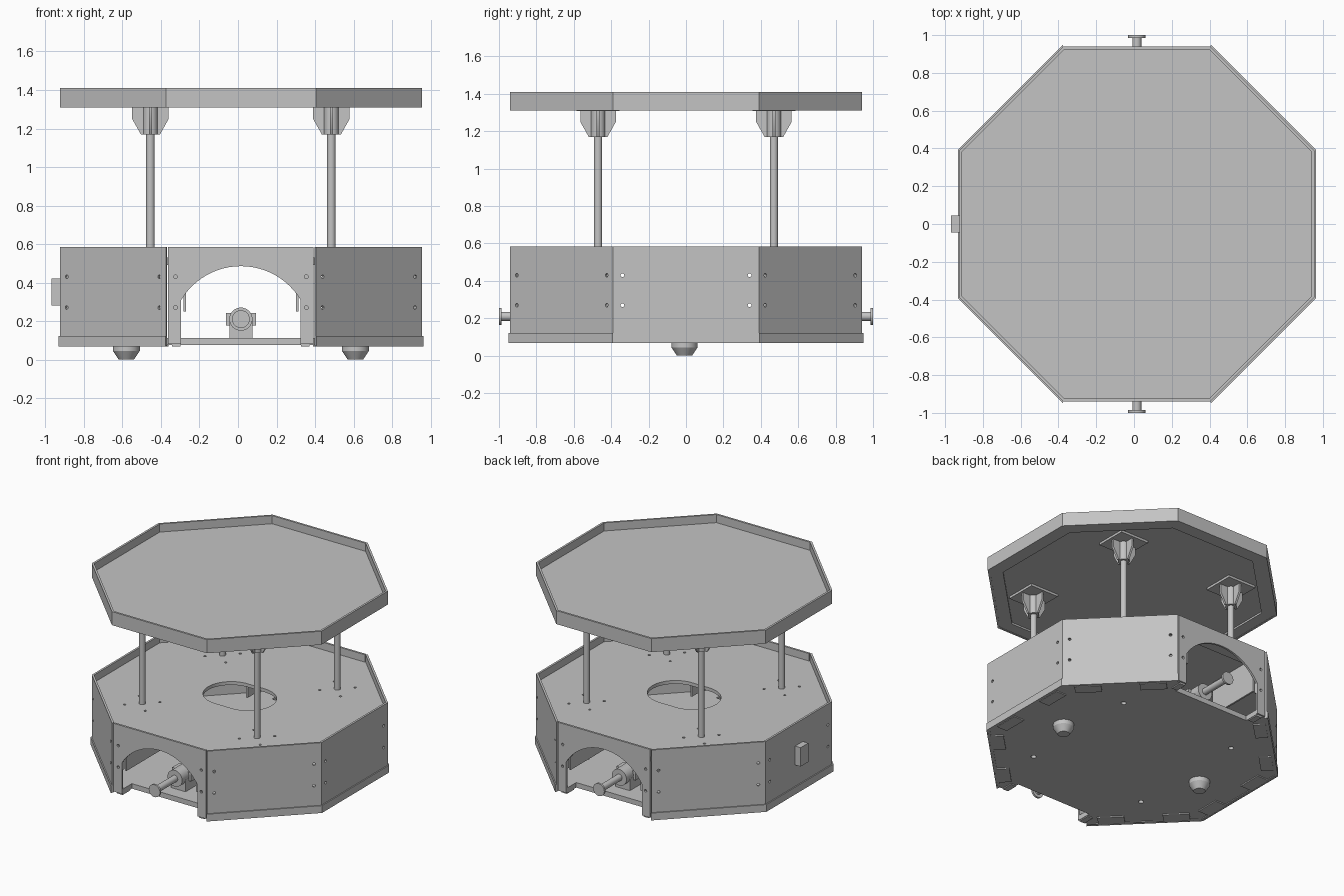
import bpy, bmesh
from math import radians, tan, cos, sin, pi, asin
from mathutils import Matrix, Vector

old = bpy.data.objects.get("Cube")
if old:
    bpy.data.objects.remove(old, do_unlink=True)

CENTRE = Vector((0.015, 0, 0))
A = 0.94                      # octagon apothem
T = tan(pi / 8)
POLE = 0.47
SIGNS = [(sx, sy) for sx in (-1, 1) for sy in (-1, 1)]

grey = bpy.data.materials.new("plain_grey")
grey.use_nodes = True
COLOUR = (0.55, 0.55, 0.55, 1)
grey.diffuse_color = COLOUR
grey.node_tree.nodes["Principled BSDF"].inputs["Base Color"].default_value = COLOUR
parts = []


def finish(name, bm):
    bmesh.ops.recalc_face_normals(bm, faces=bm.faces)
    me = bpy.data.meshes.new(name)
    bm.to_mesh(me)
    bm.free()
    me.materials.append(grey)
    ob = bpy.data.objects.new(name, me)
    ob.location = CENTRE
    bpy.context.collection.objects.link(ob)
    parts.append(ob)
    return ob


def prism(bm, pts, z0, z1, m=Matrix()):
    lo = [bm.verts.new(m @ Vector((x, y, z0))) for x, y in pts]
    hi = [bm.verts.new(m @ Vector((x, y, z1))) for x, y in pts]
    bm.faces.new(lo[::-1])
    bm.faces.new(hi)
    n = len(pts)
    for i in range(n):
        j = (i + 1) % n
        bm.faces.new((lo[i], lo[j], hi[j], hi[i]))


def box(bm, x0, x1, y0, y1, z0, z1, m=Matrix()):
    prism(bm, [(x0, y0), (x1, y0), (x1, y1), (x0, y1)], z0, z1, m)


def cyl(bm, r0, r1, z0, z1, m=Matrix(), seg=32):
    bmesh.ops.create_cone(bm, cap_ends=True, segments=seg, radius1=r0, radius2=r1, depth=z1 - z0,
                          matrix=m @ Matrix.Translation((0, 0, (z0 + z1) / 2)))


def turn(k):
    return Matrix.Rotation(k * pi / 4, 4, 'Z')


def face(k):
    # local x along the side, y up, z outward
    return turn(k) @ Matrix.Rotation(pi / 2, 4, 'X')


def at(x, y, z=0):
    return Matrix.Translation((x, y, z))


def octagon(a):
    r = a / cos(pi / 8)
    return [(r * cos(pi / 8 + i * pi / 4), r * sin(pi / 8 + i * pi / 4)) for i in range(8)]


def side(bm, k, a, t, z0, z1):
    h, g = a * T, (a - t) * T
    prism(bm, [(-h, -a), (h, -a), (g, t - a), (-g, t - a)], z0, z1, turn(k))


def cut(ob, bm):
    cutter = finish("cutter", bm)
    parts.remove(cutter)
    mod = ob.modifiers.new("cut", 'BOOLEAN')
    mod.operation, mod.solver, mod.object = 'DIFFERENCE', 'EXACT', cutter
    bpy.context.view_layer.update()
    me = bpy.data.meshes.new_from_object(ob.evaluated_get(bpy.context.evaluated_depsgraph_get()))
    ob.modifiers.clear()
    ob.data = me
    bpy.data.objects.remove(cutter, do_unlink=True)


def screws(bm, k):
    for s in (-0.34, 0.34):
        for z in (0.27, 0.43):
            cyl(bm, 0.01, 0.01, 0.88, 0.97, face(k) @ at(s, z), 12)


# Solid side panels and their bottom trim
for k, name in zip((1, 2, 3, 5, 6, 7), ("front_left", "left", "back_left", "back_right", "right", "front_right")):
    bm = bmesh.new()
    side(bm, k, A, 0.015, 0.07, 0.585)
    ob = finish(name + "_panel", bm)
    bm = bmesh.new()
    screws(bm, k)
    cut(ob, bm)
    bm = bmesh.new()
    side(bm, k, A + 0.008, 0.008, 0.068, 0.122)
    finish(name + "_trim", bm)

# Arched wheel panels, front and back
R = 0.362
half = asin(0.31 / R)
arch = [(0.31, 0.0), *[(R * sin(half * (1 - i / 12)), 0.485 - R + R * cos(half * (1 - i / 12)))
                       for i in range(25)], (-0.31, 0.0)]
for k, name in ((0, "front"), (4, "back")):
    bm = bmesh.new()
    box(bm, -0.378, 0.378, 0.08, 0.585, 0.922, 0.937, face(k))
    ob = finish(name + "_arch_panel", bm)
    bm = bmesh.new()
    prism(bm, arch, 0.88, 0.97, face(k))
    screws(bm, k)
    cut(ob, bm)
    # Wheel bay side plates and corner brackets
    bm = bmesh.new()
    for s in (-1, 1):
        box(bm, *sorted((s * 0.285, s * 0.298)), 0.25, 0.50, 0.50, 0.92, face(k))
        box(bm, *sorted((s * 0.315, s * 0.375)), 0.25, 0.50, 0.90, 0.92, face(k))
    finish(name + "_bay_brackets", bm)

# Base plate with wheel notches and drilled holes
bm = bmesh.new()
prism(bm, octagon(0.925), 0.075, 0.112)
base = finish("base_plate", bm)
bm = bmesh.new()
for k in (0, 4):
    box(bm, -0.31, 0.31, 0.0, 0.2, 0.82, 1.0, face(k))
for sx, sy in SIGNS:
    cyl(bm, 0.018, 0.018, 0, 0.2, at(sx * POLE, sy * POLE), 16)
cut(base, bm)

# Bracket tabs under the base edge
bm = bmesh.new()
for k in range(8):
    for s in (-0.335, 0.335) if k % 4 == 0 else (-0.22, 0.22):
        w = 0.022 if k % 4 == 0 else 0.09
        box(bm, s - w, s + w, 0.067, 0.075, 0.84, 0.925, face(k))
finish("base_tabs", bm)

# Deck with central slot and screw holes around the poles
bm = bmesh.new()
prism(bm, octagon(0.925), 0.505, 0.53)
deck = finish("deck", bm)
bm = bmesh.new()
slot = [((0.07 if cos(t) > 0 else -0.07) + 0.19 * cos(t), 0.19 * sin(t))
        for t in [radians(i * 7.5 + 3.75) for i in range(48)]]
prism(bm, slot, 0.4, 0.6)
for sx, sy in SIGNS:
    for tx, ty in SIGNS:
        cyl(bm, 0.009, 0.009, 0.4, 0.6, at(sx * POLE + tx * 0.085, sy * POLE + ty * 0.085), 12)
cut(deck, bm)

# Top tray
bm = bmesh.new()
prism(bm, octagon(0.925), 1.325, 1.35)
finish("tray_floor", bm)
bm = bmesh.new()
for k in range(8):
    side(bm, k, A, 0.015, 1.31, 1.41)
finish("tray_rim", bm)
for name, z in (("tray_flange", 1.312), ("deck_flange", 0.492)):
    bm = bmesh.new()
    for k in range(8):
        side(bm, k, 0.925, 0.085, z, z + 0.013)
    finish(name, bm)

# Poles with gusseted sockets under the tray
gusset = [(0.02, 1.17), (0.05, 1.17), (0.095, 1.25), (0.095, 1.312), (0.02, 1.312)]
for i, (sx, sy) in enumerate(SIGNS):
    p = at(sx * POLE, sy * POLE)
    bm = bmesh.new()
    cyl(bm, 0.022, 0.022, 0.53, 1.2, p)
    finish(f"pole_{i + 1}", bm)
    bm = bmesh.new()
    cyl(bm, 0.038, 0.038, 1.17, 1.312, p)
    box(bm, -0.115, 0.115, -0.115, 0.115, 1.308, 1.325, p)
    for k in (0, 2, 4, 6):
        prism(bm, gusset, -0.008, 0.008, p @ face(k))
    finish(f"pole_socket_{i + 1}", bm)

# Drive motors, shafts and hubs
for k, name in ((0, "front"), (4, "back")):
    m = face(k) @ at(0, 0.21)
    bm = bmesh.new()
    cyl(bm, 0.06, 0.06, 0.55, 0.76, m)
    box(bm, -0.06, 0.06, -0.098, -0.01, 0.57, 0.72, m)
    box(bm, -0.078, 0.078, -0.032, 0.032, 0.6, 0.68, m)
    finish(name + "_motor", bm)
    bm = bmesh.new()
    cyl(bm, 0.024, 0.024, 0.76, 0.988, m)
    cyl(bm, 0.046, 0.046, 0.986, 1.0, m)
    finish(name + "_hub", bm)

# Ball casters
for s, name in ((-1, "right"), (1, "left")):
    p = at(s * 0.595, -0.008)
    bm = bmesh.new()
    cyl(bm, 0.07, 0.07, 0.045, 0.076, p)
    cyl(bm, 0.04, 0.07, 0.0, 0.045, p)
    finish(name + "_caster", bm)

# Side switch box
bm = bmesh.new()
box(bm, -0.985, -0.938, -0.045, 0.045, 0.28, 0.42)
finish("switch_box", bm)

bpy.ops.object.select_all(action='DESELECT')
for ob in parts:
    ob.select_set(True)
bpy.context.view_layer.objects.active = parts[0]
bpy.ops.object.shade_smooth_by_angle(angle=radians(30))
